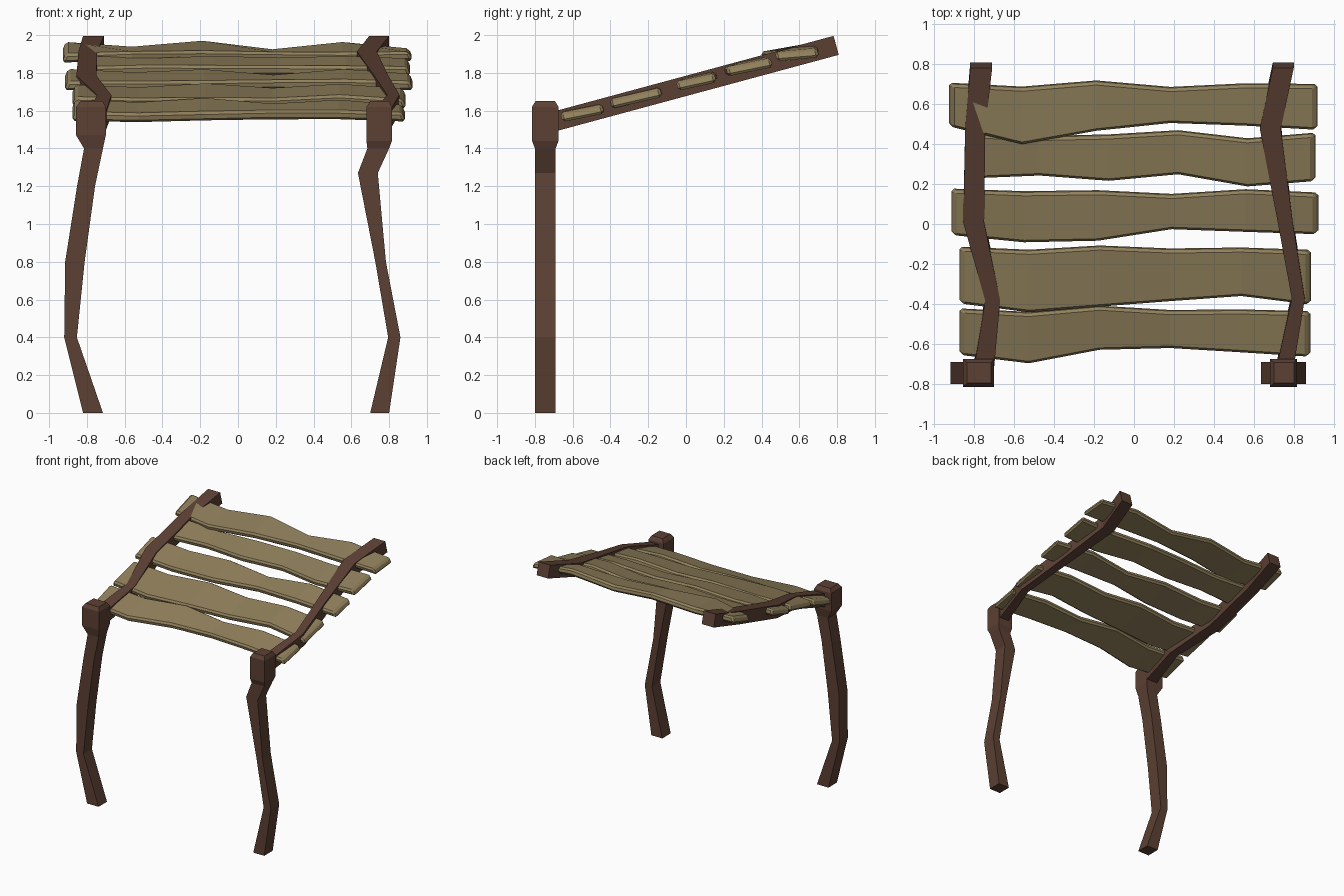
import bpy, bmesh, math
from mathutils import Matrix


def material(name, rgb):
    m = bpy.data.materials.new(name)
    m.diffuse_color = (*rgb, 1)
    return m


dark = material("dark_wood", (0.107, 0.052, 0.034))
pale = material("pale_wood", (0.28, 0.215, 0.105))


def loft(name, rings, mat, matrix=Matrix(), bevel=0):
    """Skin a chain of four-sided rings, closed at both ends."""
    bm = bmesh.new()
    vs = [[bm.verts.new(p) for p in ring] for ring in rings]
    for a, b in zip(vs, vs[1:]):
        for i in range(4):
            j = (i + 1) % 4
            bm.faces.new((a[i], a[j], b[j], b[i]))
    bm.faces.new(vs[0])
    bm.faces.new(vs[-1])
    bmesh.ops.recalc_face_normals(bm, faces=bm.faces)
    bm.transform(matrix)
    me = bpy.data.meshes.new(name)
    bm.to_mesh(me)
    bm.free()
    me.materials.append(mat)
    ob = bpy.data.objects.new(name, me)
    bpy.context.collection.objects.link(ob)
    if bevel:
        mod = ob.modifiers.new("worn_edges", "BEVEL")
        mod.width = bevel
        mod.segments = 1
        mod.limit_method = 'ANGLE'
        mod.angle_limit = math.radians(40)
    return ob


# Crooked posts with a flared head: (z, left x, right x, half depth)
POST_Y = -0.745
posts = {
    "left_post": [(0, -.82, -.715, .055), (.4, -.92, -.853, .055), (.8, -.915, -.812, .055),
                  (1.2, -.852, -.757, .055), (1.4, -.815, -.715, .055), (1.47, -.857, -.70, .07),
                  (1.62, -.857, -.70, .07), (1.65, -.835, -.715, .052)],
    "right_post": [(0, .70, .80, .055), (.4, .795, .86, .055), (.8, .727, .783, .055),
                   (1.27, .635, .74, .055), (1.4, .685, .80, .055), (1.44, .68, .815, .07),
                   (1.62, .68, .815, .07), (1.65, .70, .80, .052)],
}
for name, data in posts.items():
    loft(name, [[(a, POST_Y - d, z), (b, POST_Y - d, z), (b, POST_Y + d, z), (a, POST_Y + d, z)]
                for z, a, b, d in data], dark)

# Sloping roof plane: parts are laid out flat, then tipped up at the back
TILT = math.atan(0.27)
COS = math.cos(TILT)
roof = Matrix.Translation((0, 0, 1.731)) @ Matrix.Rotation(TILT, 4, 'X')

# Crooked rails: (y, left x, right x)
rails = {
    "left_rail": [(-.70, -.80, -.70), (-.37, -.745, -.67), (.02, -.855, -.75),
                  (.49, -.845, -.745), (.795, -.82, -.71)],
    "right_rail": [(-.70, .715, .80), (-.36, .79, .855), (.02, .72, .795),
                   (.49, .63, .735), (.795, .695, .80)],
}
H = 0.052
for name, data in rails.items():
    loft(name, [[(a, y / COS, -H), (b, y / COS, -H), (b, y / COS, H), (a, y / COS, H)]
                for y, a, b in data], dark, roof)

# Wavy planks: left x, right x, front edge y, back edge y, front lift, back lift
planks = [
    (-.88, .888, (-.65, -.69, -.625, -.615, -.635, -.658), (-.42, -.44, -.405, -.433, -.425, -.44),
     (0, .005, -.005, 0, .005, 0), (.01, 0, .015, -.01, .01, -.015)),
    (-.88, .892, (-.39, -.432, -.405, -.38, -.352, -.397), (-.112, -.13, -.105, -.125, -.115, -.132),
     (.01, .015, .01, 0, .01, 0), (.005, -.005, .01, -.01, .01, -.01)),
    (-.92, .928, (-.05, -.083, -.075, -.02, -.032, -.045), (.18, .163, .172, .147, .177, .155),
     (0, .01, .01, 0, .005, 0), (.01, -.005, .01, -.015, .01, -.01)),
    (-.82, .915, (.235, .25, .225, .255, .198, .222), (.455, .44, .45, .467, .432, .455),
     (0, .005, .01, 0, .015, .005), (.005, -.005, .005, -.01, .01, -.01)),
    (-.932, .925, (.493, .415, .478, .513, .50, .482), (.71, .685, .722, .68, .707, .695),
     (0, .035, .02, .005, .005, .015), (.01, -.012, .012, -.025, .01, -.025)),
]
LOW, TOP = -0.014, 0.037
for n, (x0, x1, front, back, fz, bz) in enumerate(planks, 1):
    rings = []
    for i in range(6):
        x = x0 + (x1 - x0) * i / 5
        f, b = front[i] / COS, back[i] / COS
        rings.append([(x, f, LOW + fz[i]), (x, b, LOW + bz[i]),
                      (x, b, TOP + bz[i]), (x, f, TOP + fz[i])])
    # Slanted ends: the top surface is shorter than the underside
    for ring, s in ((rings[0], 1), (rings[-1], -1)):
        for k in (2, 3):
            ring[k] = (ring[k][0] + s * 0.02, *ring[k][1:])
    loft(f"roof_plank_{n}", rings, pale, roof, bevel=0.014)
